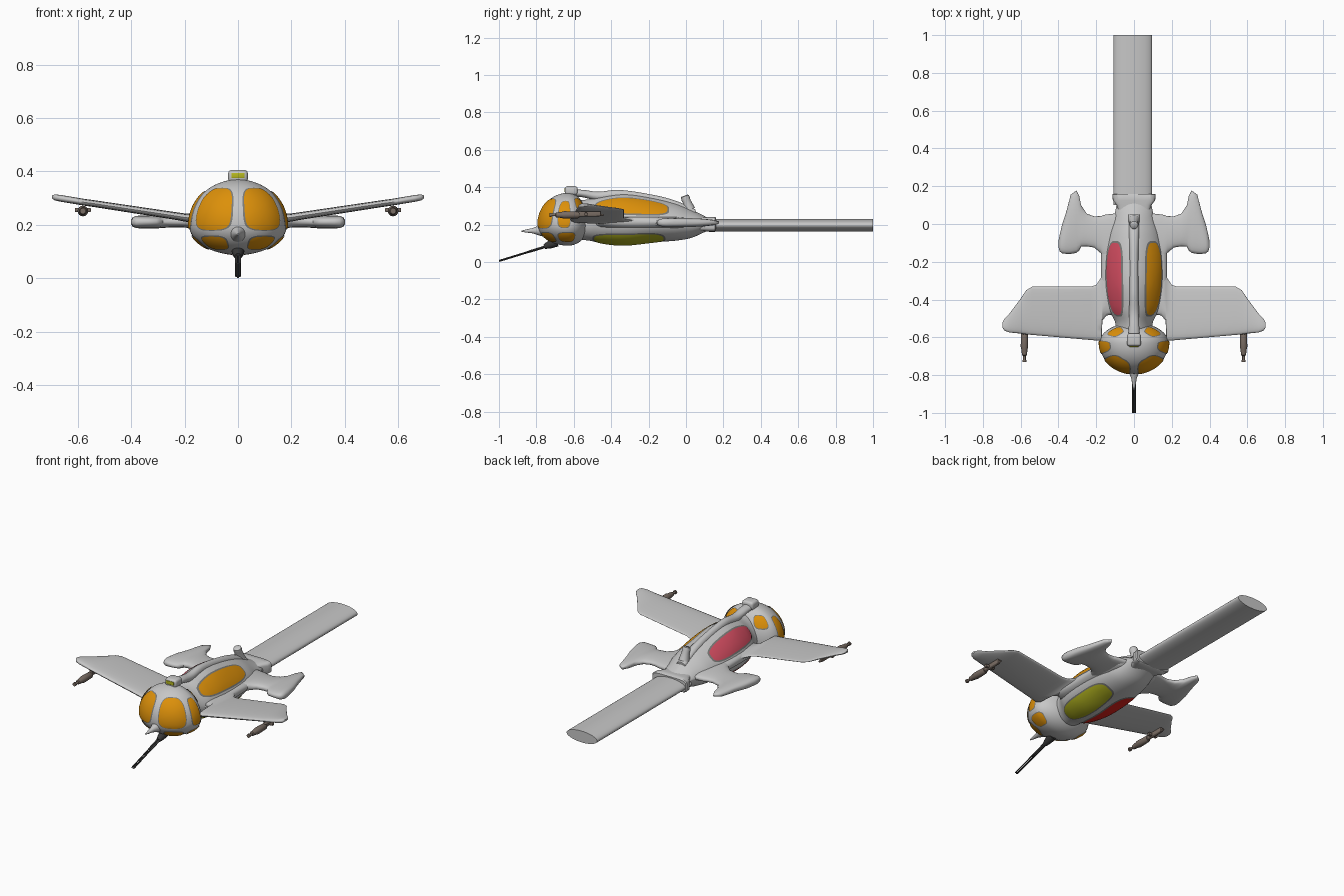
import bpy, bmesh
from math import sin, cos, pi, radians, copysign
from mathutils import Vector

if "Cube" in bpy.data.objects:
    bpy.data.objects.remove(bpy.data.objects["Cube"], do_unlink=True)


def material(name, r, g, b):
    m = bpy.data.materials.new(name)
    m.use_nodes = True
    m.diffuse_color = (r, g, b, 1)
    m.node_tree.nodes["Principled BSDF"].inputs["Base Color"].default_value = (r, g, b, 1)
    return m


HULL = material("hull grey", .57, .57, .57)
RIM = material("window rim grey", .2, .2, .19)
ORANGE = material("orange glass", .72, .28, .003)
PINK = material("pink glass", .66, .075, .12)
LIME = material("lime glass", .47, .48, .015)
RED = material("red glass", .72, .015, .01)
GUN = material("gun brown", .19, .15, .125)
BLACK = material("barrel black", .04, .04, .04)


def finish(name, bm, mat, angle=40, recalc=True):
    if recalc:
        bmesh.ops.recalc_face_normals(bm, faces=bm.faces)
    me = bpy.data.meshes.new(name)
    bm.to_mesh(me)
    bm.free()
    me.materials.append(mat)
    ob = bpy.data.objects.new(name, me)
    bpy.context.collection.objects.link(ob)
    bpy.ops.object.select_all(action="DESELECT")
    ob.select_set(True)
    bpy.context.view_layer.objects.active = ob
    bpy.ops.object.shade_smooth_by_angle(angle=radians(angle))
    return ob


def loft(name, rings, mat, angle=40):
    """Skin a list of point rings and cap both ends."""
    bm = bmesh.new()
    loops = [[bm.verts.new(p) for p in ring] for ring in rings]
    n = len(loops[0])
    for a, b in zip(loops, loops[1:]):
        for k in range(n):
            bm.faces.new((a[k], a[(k + 1) % n], b[(k + 1) % n], b[k]))
    bm.faces.new(loops[0])
    bm.faces.new(loops[-1])
    return finish(name, bm, mat, angle)


def rod(name, start, end, profile, mat, n=16):
    """Turned part: profile holds (fraction along axis, radius)."""
    start, end = Vector(start), Vector(end)
    q = (end - start).to_track_quat("Z", "Y")
    return loft(name, [[start.lerp(end, t) + q @ Vector((r * cos(2 * pi * k / n), r * sin(2 * pi * k / n), 0))
                        for k in range(n)] for t, r in profile], mat)


def block(name, centre, size, mat, bevel=.01):
    bm = bmesh.new()
    bmesh.ops.create_cube(bm, size=1)
    bmesh.ops.scale(bm, vec=size, verts=bm.verts)
    bmesh.ops.bevel(bm, geom=bm.edges[:], offset=bevel, segments=3, profile=.5, affect="EDGES")
    finish(name, bm, mat, 50).location = centre


def curve(table, t):
    """Smooth interpolation of table rows keyed by their first value."""
    i = 0
    while i < len(table) - 2 and t > table[i + 1][0]:
        i += 1
    a, b = table[i], table[i + 1]
    p, q = table[max(i - 1, 0)], table[min(i + 2, len(table) - 1)]
    h = b[0] - a[0]
    s = (t - a[0]) / h
    out = []
    for j in range(1, len(a)):
        ma = (b[j] - p[j]) / (b[0] - p[0]) * h
        mb = (q[j] - a[j]) / (q[0] - a[0]) * h
        out.append(a[j] * (1 + 2 * s) * (1 - s) ** 2 + b[j] * s * s * (3 - 2 * s)
                   + ma * s * (1 - s) ** 2 + mb * s * s * (s - 1))
    return out


# Fuselage: y, half width, top, bottom
BODY = [(-.6, .1, .33, .12), (-.52, .1, .335, .115), (-.45, .135, .352, .1), (-.33, .156, .366, .09),
        (-.18, .156, .345, .105), (-.05, .135, .313, .115), (.03, .108, .28, .13), (.11, .09, .24, .165)]
MID = .21


def body(y, a):
    """Roof-shaped above the belt line, round below."""
    w, top, bot = curve(BODY, y)
    c, s = cos(a), sin(a)
    if s <= 0:
        return Vector((w * c, y, MID + s * (MID - bot)))
    return Vector((w * copysign(abs(c) ** 1.28, c), y, MID + (top - MID) * s ** 1.28))


def head(az, el):
    c, s = cos(el), sin(el)
    back = cos(az) < 0
    return Vector((.183 * c * sin(az), -.63 - (.108 if back else .163) * c * cos(az),
                   .2 + s * (.17 if s > 0 else .112)))


N = 48
loft("fuselage", [[body(-.6 + .71 * i / N, 2 * pi * k / N) for k in range(N)] for i in range(N + 1)], HULL)
loft("cockpit_dome", [[head(2 * pi * k / N, radians(-89.5 + 179 * i / 32)) for k in range(N)]
                      for i in range(33)], HULL)


def pane(name, surf, u0, u1, v0, v1, mat, lift, grow=0):
    """Thin rounded plate following a surface."""
    bm = bmesh.new()
    uc, vc, du, dv = (u0 + u1) / 2, (v0 + v1) / 2, abs(u1 - u0) / 2 + grow, (v1 - v0) / 2 + grow
    if surf is body:
        dv += grow * 5
    e = 1e-3

    def point(r, a):
        c, s = cos(a), sin(a)
        u = uc + du * r * copysign(abs(c) ** .6, c)
        v = vc + dv * r * copysign(abs(s) ** .6, s)
        p = surf(u, v)
        n = (surf(u + e, v) - surf(u - e, v)).cross(surf(u, v + e) - surf(u, v - e)).normalized()
        inside = Vector((0, p.y if surf is body else -.63, MID))
        return p + n * copysign(lift, n.dot(p - inside))

    rings = [[bm.verts.new(point(r / 8, 2 * pi * k / 40)) for k in range(40)] for r in range(1, 9)]
    mid = bm.verts.new(point(0, 0))
    for k in range(40):
        j = (k + 1) % 40
        bm.faces.new((mid, rings[0][k], rings[0][j]))
        for a, b in zip(rings, rings[1:]):
            bm.faces.new((a[k], b[k], b[j], a[j]))
    bm.normal_update()
    for f in bm.faces:
        c = f.calc_center_median()
        if f.normal.dot(c - Vector((0, c.y if surf is body else -.63, MID))) < 0:
            f.normal_flip()
    finish(name, bm, mat, 60, False)


def window(name, surf, u0, u1, v0, v1, mat):
    pane(name + "_rim", surf, u0, u1, v0, v1, RIM, .002, .01 if surf is body else .035)
    pane(name, surf, u0, u1, v0, v1, mat, .004)


# Cabin windows, each a different glass
d = radians
window("left_upper_window", body, -.48, -.1, d(24), d(60), ORANGE)
window("right_upper_window", body, -.48, -.1, d(120), d(156), PINK)
window("left_lower_window", body, -.49, -.12, d(-82), d(-32), LIME)
window("right_lower_window", body, -.49, -.12, d(-148), d(-98), RED)

# Cockpit windows: azimuth from the nose and elevation, both sides
for side, s in (("left", 1), ("right", -1)):
    for part, a0, a1, e0, e1 in (("front", 8, 58, -9, 52), ("side", 71, 95, -7, 46), ("rear", 118, 152, 28, 54),
                                 ("chin", 16, 56, -52, -22), ("cheek", 68, 112, -52, -22)):
        window(f"{side}_{part}_cockpit_window", head, s * d(a0), s * d(a1), d(e0), d(e1), ORANGE)


def blade(name, s, stations, taper, n=28):
    """Wing-like surface: stations are x, leading y, trailing y, z, half thickness."""
    rings = []
    for x, lead, trail, z, t in stations:
        ring = []
        for k in range(n):
            a = 2 * pi * k / n
            c = (1 - cos(a)) / 2
            ring.append((s * x, lead + (trail - lead) * c,
                         z + t * copysign(abs(sin(a)) ** .7, sin(a)) * (1 - taper * c)))
        rings.append(ring)
    loft(name, rings, HULL, 50)


WING = [(.08, -.47, -.14, .215, .03), (.145, -.485, -.18, .22, .027), (.167, -.51, -.25, .224, .024),
        (.172, -.617, -.28, .225, .022), (.2, -.617, -.322, .228, .019), (.23, -.614, -.332, .233, .018),
        (.54, -.587, -.332, .28, .016), (.57, -.584, -.35, .284, .016), (.6, -.58, -.395, .289, .016),
        (.66, -.574, -.475, .299, .016), (.685, -.565, -.5, .303, .014), (.696, -.55, -.52, .305, .007)]
FIN = [(.06, -.22, .06, .213, .035), (.15, -.21, .05, .213, .031), (.175, -.155, .042, .213, .028),
       (.21, -.125, .04, .213, .025), (.25, -.118, .055, .213, .025), (.28, -.12, .1, .212, .026),
       (.29, -.14, .15, .211, .026), (.305, -.153, .178, .211, .027), (.335, -.158, .155, .211, .028),
       (.36, -.158, .06, .211, .027), (.38, -.155, .0, .211, .026), (.394, -.145, -.06, .211, .02),
       (.4, -.12, -.09, .211, .008)]
# Rounded belt that blends wing and fin roots into the fuselage
BELT = [(.06, -.5, .06, .21, .046), (.13, -.48, .04, .21, .04), (.155, -.46, -.02, .212, .03),
        (.168, -.44, -.08, .215, .022), (.174, -.4, -.12, .215, .008)]
for side, s in (("left", 1), ("right", -1)):
    blade(side + "_wing", s, WING, .5)
    blade(side + "_tail_fin", s, FIN, .25)
    blade(side + "_belt", s, BELT, .2)
    # Wing gun with its bracket
    x = s * .58
    rod(side + "_wing_gun", (x, -.57, .252), (x, -.73, .252),
        [(0, .014), (.05, .018), (.5, .02), (.6, .016), (.78, .013), (.8, .007), (.93, .007), (.94, .011),
         (1, .011)], GUN)
    block(side + "_gun_mount", (x, -.52, .258), (.018, .13, .026), GUN, .004)
    block(side + "_gun_crossbar", (x, -.535, .256), (.06, .018, .016), GUN, .004)
    rod(side + "_gun_tail", (x, -.44, .252), (x, -.58, .252), [(0, .005), (.3, .009), (1, .009)], GUN)

# Tail collar and long oval boom
loft("tail_collar", [[(w * copysign(abs(cos(a)) ** .4, cos(a)), y, .202 + h * copysign(abs(sin(a)) ** .4, sin(a)))
                      for a in (2 * pi * k / 40 for k in range(40))]
                     for y, w, h in ((.06, .08, .036), (.1, .092, .038), (.125, .112, .04), (.155, .115, .04),
                                     (.16, .11, .036))], HULL)
loft("tail_boom", [[(-.006 + .102 * cos(2 * pi * k / N), y, .197 + .034 * sin(2 * pi * k / N)) for k in range(N)]
                   for y in (.1, 1)], HULL, 60)

# Dorsal spine: y, half width, centre z, half height
SPINE = [(-.62, .03, .37, .018), (-.55, .028, .366, .02), (-.47, .026, .352, .024), (-.36, .024, .358, .028),
         (-.16, .024, .328, .028), (-.05, .027, .302, .024), (.05, .03, .262, .02)]
rings = []
for i in range(33):
    y = -.62 + .67 * i / 32
    w, z, h = curve(SPINE, y)
    rings.append([(w * cos(2 * pi * k / 20), y, z + h * sin(2 * pi * k / 20)) for k in range(20)])
loft("dorsal_spine", rings, HULL)
rod("spine_knob", (0, .02, .28), (0, -.008, .355), [(0, .03), (.6, .022), (.75, .024), (.95, .022), (1, .017)], HULL)

# Roof lamp
block("lamp_housing", (0, -.613, .382), (.074, .068, .048), HULL, .014)
block("lamp_lens", (0, -.6475, .385), (.05, .006, .02), LIME, .0025)

# Nose spike and chin gun
rod("nose_spike", (0, -.76, .17), (0, -.88, .165), [(0, .036), (.25, .025), (.5, .014), (.8, .008), (1, .003)], HULL)
rod("chin_mount", (0, -.69, .108), (0, -.758, .082), [(0, .025), (.5, .022), (.8, .017), (1, .012)], BLACK)
for i, (x, dz) in enumerate(((-.007, .004), (.007, .004), (0, 0))):
    rod(f"chin_barrel_{i + 1}", (x, -.72, .09 + dz), (x, -.999, .004 + dz),
        [(0, .005), (.4, .005), (.45, .0036), (1, .0036)], BLACK, 10)
